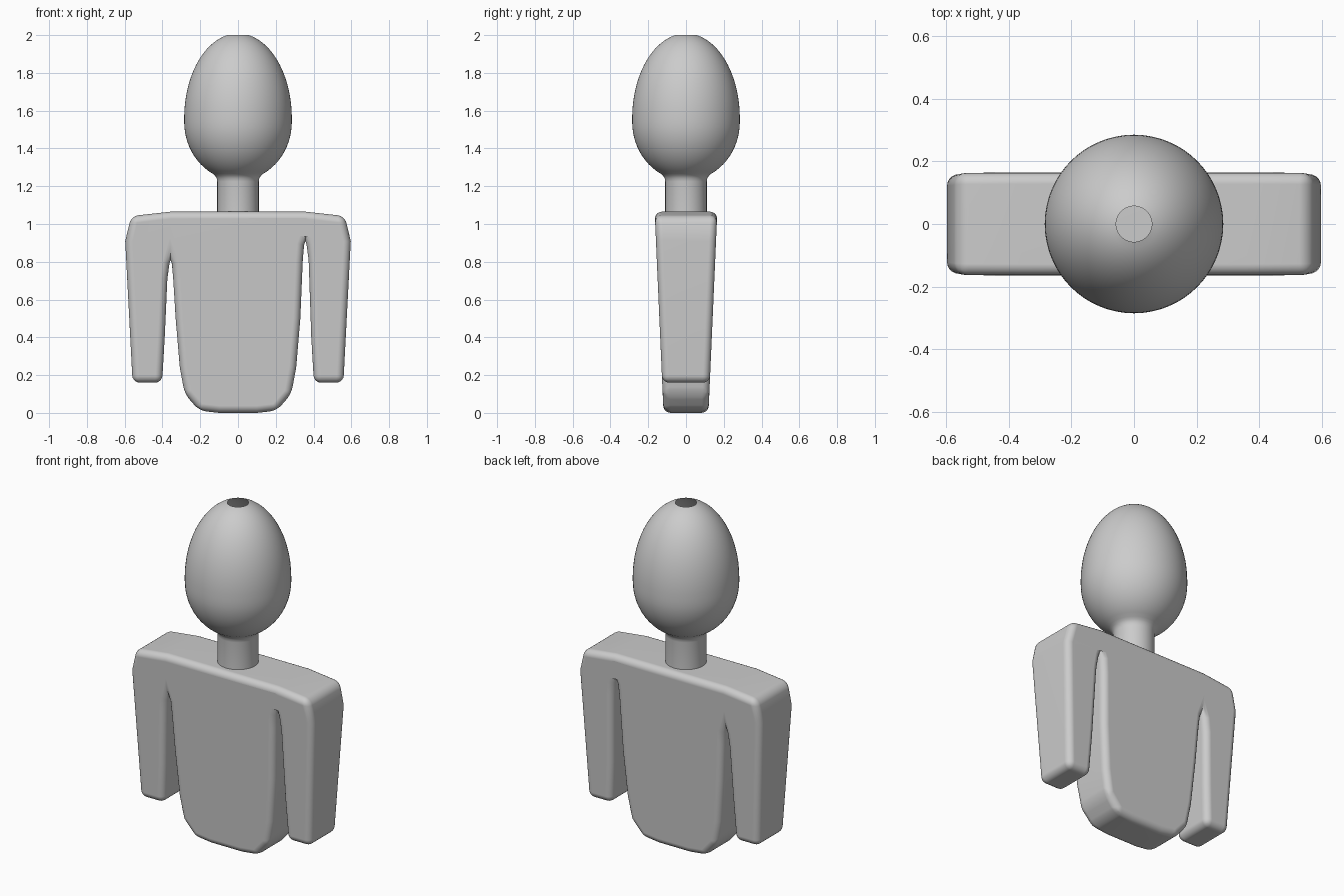
import bpy, bmesh
from math import sin, cos, pi, radians

if "Cube" in bpy.data.objects:
    bpy.data.objects.remove(bpy.data.objects["Cube"])


def finish(bm, name, angle):
    bmesh.ops.recalc_face_normals(bm, faces=bm.faces)
    mesh = bpy.data.meshes.new(name)
    bm.to_mesh(mesh)
    bm.free()
    obj = bpy.data.objects.new(name, mesh)
    bpy.context.collection.objects.link(obj)
    bpy.ops.object.select_all(action='DESELECT')
    obj.select_set(True)
    bpy.context.view_layer.objects.active = obj
    bpy.ops.object.shade_smooth_by_angle(angle=radians(angle))
    return obj


# Head and neck: one lathed shell, open at the crown
R = 0.285
profile = [(0.11, 1.055), (0.11, 1.225), (0.113, 1.243), (0.122, 1.256)]
for i in range(13):
    a = radians(62) * (1 - i / 12)
    profile.append((R * cos(a), 1.54 - 0.31 * sin(a)))
for i in range(21):
    a = radians(78.46) * i / 20
    profile.append((R * cos(a), 1.56 + 0.449 * sin(a)))

SIDES = 64
bm = bmesh.new()
rings = [[bm.verts.new((r * cos(2 * pi * k / SIDES), r * sin(2 * pi * k / SIDES), z))
          for k in range(SIDES)] for r, z in profile]
for lo, hi in zip(rings, rings[1:]):
    for k in range(SIDES):
        n = (k + 1) % SIDES
        bm.faces.new((lo[k], lo[n], hi[n], hi[k]))
finish(bm, "head_and_neck", 60)


# Torso with arms: each half of the outline, from top centre to bottom centre
def half_outline(armpit):
    return [(0.36, 1.065), (0.565, 1.042), (0.597, 0.91), (0.558, 0.16),
            (0.402, 0.16), (0.388, 0.40), (0.374, armpit - 0.10),
            (0.363, armpit - 0.02), (0.357, armpit), (0.350, armpit - 0.02),
            (0.343, armpit - 0.10), (0.330, 0.50), (0.308, 0.24),
            (0.282, 0.10), (0.205, 0.012), (0.10, 0.0)]


right = half_outline(0.91)
left = [(-x, z) for x, z in reversed(half_outline(0.81))]
outline = right + left


def half_depth(z):
    return 0.119 + 0.044 * z


bm = bmesh.new()
front = [bm.verts.new((x, -half_depth(z), z)) for x, z in outline]
back = [bm.verts.new((x, half_depth(z), z)) for x, z in outline]
bm.faces.new(front)
bm.faces.new(back[::-1])
count = len(outline)
rounded = []
for i in range(count):
    n = (i + 1) % count
    bm.faces.new((front[i], back[i], back[n], front[n]))
bmesh.ops.recalc_face_normals(bm, faces=bm.faces)

# Round both rims and the outward corners, leaving the armpits tight
for i in range(count):
    n = (i + 1) % count
    rounded += [bm.edges.get((front[i], front[n])), bm.edges.get((back[i], back[n]))]
    edge = bm.edges.get((front[i], back[i]))
    if edge.calc_face_angle_signed() > radians(18):
        rounded.append(edge)
bmesh.ops.bevel(bm, geom=rounded, offset=0.038, offset_type='OFFSET', segments=5,
                profile=0.5, affect='EDGES', clamp_overlap=False)
body = finish(bm, "torso_with_arms", 60)
body.modifiers.new("even_shading", 'WEIGHTED_NORMAL').keep_sharp = True
